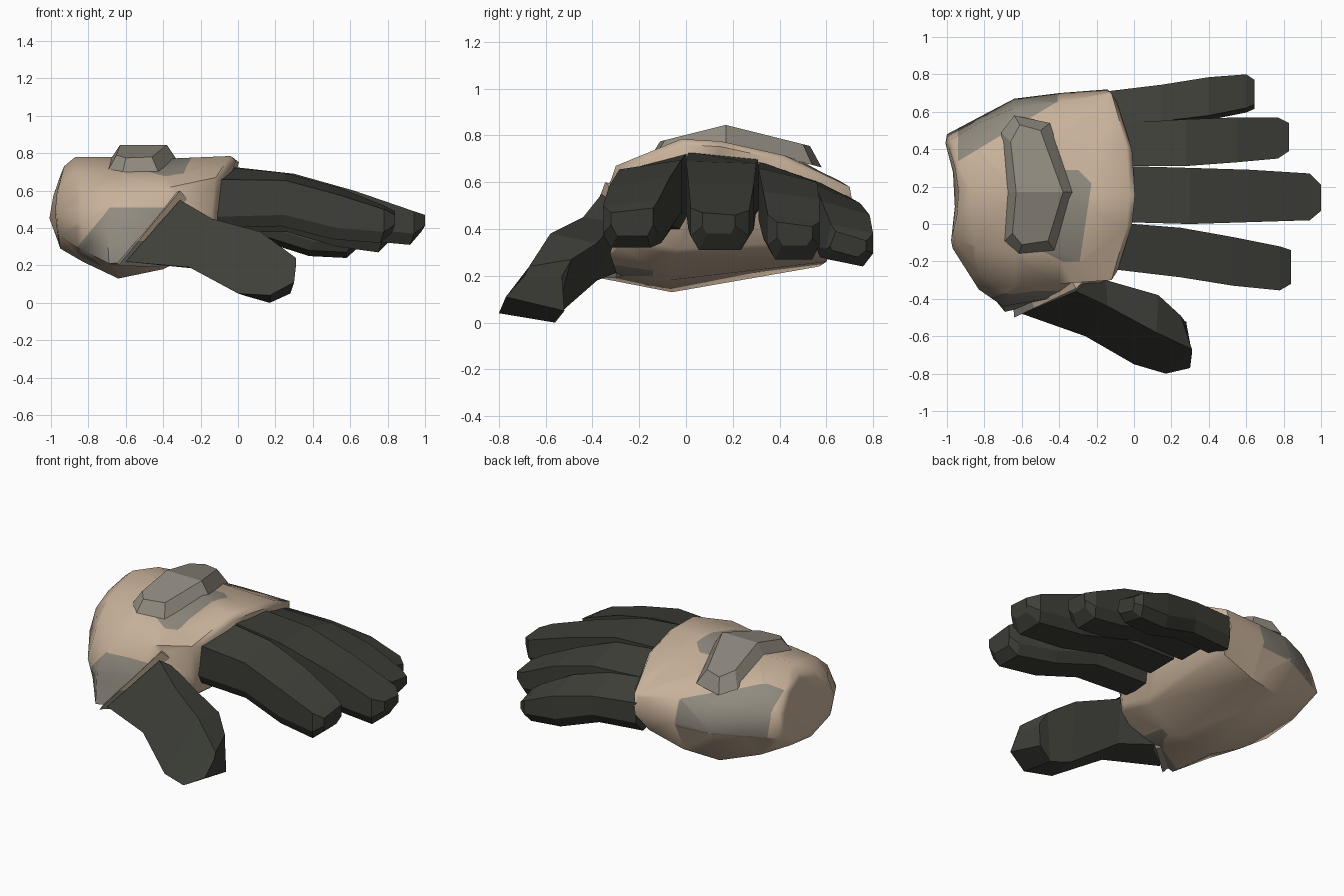
import bpy, bmesh, math
from mathutils import Vector as V

if "Cube" in bpy.data.objects:
    bpy.data.objects.remove(bpy.data.objects["Cube"])


def material(name, rgb):
    m = bpy.data.materials.new(name)
    m.diffuse_color = (*rgb, 1)
    m.use_nodes = True
    m.node_tree.nodes["Principled BSDF"].inputs["Base Color"].default_value = m.diffuse_color
    return m


TAN = material("tan_shell", (0.58, 0.445, 0.325))
GREY = material("grey_armour", (0.28, 0.255, 0.212))
DARK = material("dark_fabric", (0.048, 0.050, 0.040))


def loft(bm, rings):
    """Skin a list of equal-length point rings and cap both ends."""
    vs = [[bm.verts.new(p) for p in r] for r in rings]
    n = len(rings[0])
    for a, b in zip(vs, vs[1:]):
        for i in range(n):
            j = (i + 1) % n
            bm.faces.new((a[i], a[j], b[j], b[i]))
    bm.faces.new(vs[0][::-1])
    bm.faces.new(vs[-1])
    return vs


def paint(bm, seed, planes, index):
    """Cut the seeded faces by planes (point, inward normal), colour the inside."""
    faces = [f for f in bm.faces if seed(f.calc_center_median(), f.normal)]
    for co, no in planes:
        co, no = V(co), V(no)
        geom = set(faces) | {e for f in faces for e in f.edges} | {v for f in faces for v in f.verts}
        out = bmesh.ops.bisect_plane(bm, geom=list(geom), dist=1e-5, plane_co=co, plane_no=no)
        faces = [f for f in out["geom"] if isinstance(f, bmesh.types.BMFace)
                 and (f.calc_center_median() - co).dot(no) > 0]
    for f in faces:
        f.material_index = index


def finish(bm, name, mats, smooth=None):
    bmesh.ops.recalc_face_normals(bm, faces=bm.faces)
    me = bpy.data.meshes.new(name)
    bm.to_mesh(me)
    bm.free()
    ob = bpy.data.objects.new(name, me)
    bpy.context.collection.objects.link(ob)
    for m in mats:
        me.materials.append(m)
    if smooth:
        bpy.ops.object.select_all(action='DESELECT')
        ob.select_set(True)
        bpy.context.view_layer.objects.active = ob
        bpy.ops.object.shade_smooth_by_angle(angle=math.radians(smooth))
    return ob


# Hand shell: cross-sections (y, z) from wrist to knuckles
sections = [
    (-0.95, [(-.10, .36), (-.13, .48), (-.08, .61), (.02, .69), (.18, .73),
             (.33, .68), (.45, .58), (.48, .44), (.30, .32), (.08, .29)]),
    (-0.83, [(-.30, .28), (-.35, .42), (-.26, .59), (-.12, .70), (.17, .78),
             (.40, .72), (.54, .61), (.57, .45), (.42, .27), (-.02, .22)]),
    (-0.64, [(-.47, .21), (-.44, .40), (-.33, .59), (-.16, .70), (.17, .78),
             (.46, .71), (.62, .62), (.67, .46), (.57, .24), (-.06, .13)]),
    (-0.40, [(-.40, .23), (-.39, .42), (-.32, .61), (-.15, .70), (.16, .77),
             (.46, .70), (.65, .61), (.70, .47), (.60, .26), (-.08, .18)]),
    (-0.14, [(-.28, .33), (-.30, .48), (-.30, .67), (-.02, .785), (.15, .775),
             (.42, .715), (.70, .58), (.72, .46), (.62, .33), (-.05, .29)]),
]
offsets = {0: [-.01, -.02, -.01, .01, .02, 0, -.03, -.05, -.01, 0],
           1: [0, 0, 0, -.02, -.04, -.02, 0, 0, 0, 0],
           2: [-.05, -.06, 0, 0, 0, 0, 0, 0, 0, 0],
           4: [0, 0, .02, .10, .115, .10, .02, 0, -.03, -.03]}
rings = [[V((x, y, z)) for y, z in pts] for x, pts in sections]
for k, row in offsets.items():
    for p, dx in zip(rings[k], row):
        p.x += dx


def shrink(ring, f, dx):
    c = sum(ring, V()) / len(ring)
    return [V((p.x + dx, c.y + (p.y - c.y) * f, c.z + (p.z - c.z) * f)) for p in ring]


bm = bmesh.new()
loft(bm, [shrink(rings[0], .85, -.008)] + rings + [shrink(rings[-1], .9, .03)])
bmesh.ops.recalc_face_normals(bm, faces=bm.faces)
bmesh.ops.triangulate(bm, faces=bm.faces)
bm.normal_update()
# Worn grey patches: beside the plate, thumb side, outer side
paint(bm, lambda c, n: n.z > .3 and c.z > .55,
      [((-.60, 0, 0), (1, 0, 0)), ((-.23, .2, 0), (-1, .15, 0)), ((0, -.20, 0), (0, 1, 0)),
       ((0, .29, 0), (0, -1, 0)), ((-.23, .22, 0), (-1, -1, 0)), ((-.5, -.14, 0), (.5, 1, 0))], 1)
paint(bm, lambda c, n: n.y < -.1 and c.y < -.05 and c.z < .66,
      [((-.86, 0, 0), (1, 0, 0)), ((-.33, 0, 0), (-1, 0, 0)), ((0, 0, .51), (0, 0, -1)),
       ((-.70, 0, .49), (1.2, 0, -1)), ((0, 0, .20), (0, 0, 1)), ((0, -.14, 0), (0, -1, 0))], 1)
paint(bm, lambda c, n: n.y > .1 and c.y > .2 and c.z > .35,
      [((-.94, 0, 0), (1, 0, 0)), ((-.41, 0, 0), (-1, 0, 0)), ((0, 0, .44), (0, 0, 1)),
       ((-.85, .39, 0), (-.6, 1, 0)), ((-.44, .60, 0), (-1, .6, 0))], 1)
finish(bm, "hand_shell", [TAN, GREY], 55)

# Raised plate on the back of the hand
base = [(-.64, .58), (-.45, .54), (-.33, .17), (-.42, -.15),
        (-.62, -.17), (-.70, -.10), (-.68, .17), (-.71, .49)]
crown = [(-.61, .53), (-.50, .50), (-.38, .17), (-.46, -.09),
         (-.60, -.11), (-.65, -.05), (-.63, .17), (-.66, .44)]
bm = bmesh.new()
vs = loft(bm, [[(x, y, .77 - .26 * abs(y - .17)) for x, y in base],
               [(x, y, .845 - .25 * abs(y - .17)) for x, y in crown]])
bmesh.ops.connect_verts(bm, verts=[vs[1][2], vs[1][6]])
finish(bm, "back_plate", [GREY])

# Fingers: rows of x, near y, far y, near top z, far top z, bottom z
fingers = {
    "index_finger": [(-.13, -.24, .01, .66, .73, .40), (.25, -.285, -.02, .655, .695, .41),
                     (.53, -.33, -.07, .58, .62, .34), (.78, -.355, -.12, .50, .52, .32),
                     (.84, -.32, -.14, .47, .49, .37)],
    "middle_finger": [(-.06, .01, .31, .73, .70, .42), (.30, .0, .30, .69, .68, .42),
                      (.62, .01, .29, .60, .59, .34), (.94, .02, .27, .49, .48, .31),
                      (1.0, .07, .21, .47, .46, .38)],
    "ring_finger": [(-.06, .31, .54, .69, .61, .38), (.28, .31, .56, .66, .60, .38),
                    (.55, .33, .57, .56, .53, .30), (.77, .35, .57, .46, .43, .27),
                    (.83, .39, .54, .43, .41, .33)],
    "little_finger": [(-.14, .53, .71, .62, .53, .34), (.15, .55, .745, .59, .51, .33),
                      (.40, .58, .785, .52, .46, .25), (.60, .62, .80, .42, .38, .24),
                      (.645, .64, .77, .39, .35, .28)],
}
for name, rows in fingers.items():
    splay = .06 if name == "little_finger" else 0
    bm = bmesh.new()
    rings = []
    for x, y0, y1, z0, z1, zb in rows:
        w = y1 - y0
        h = min(.06, (z1 - zb) * .4)
        rings.append([(x, y0, z0), (x, y1, z1), (x, y1, zb + h),
                      (x - .02, y1 - .14 * w - splay * .3, zb),
                      (x - .02, y0 + .14 * w - splay * .6, zb + splay * .5),
                      (x, y0 - splay * .4, zb + h + splay * .3)])
    loft(bm, rings)
    finish(bm, name, [DARK])

# Thumb: each ring is inner top, outer top, outer bottom, inner bottom
thumb = [
    [(-.20, -.27, .48), (-.31, -.36, .55), (-.60, -.48, .22), (-.45, -.28, .22)],
    [(-.15, -.30, .43), (-.14, -.44, .45), (-.26, -.60, .19), (-.20, -.38, .18)],
    [(.13, -.38, .34), (.12, -.58, .38), (.0, -.75, .05), (.03, -.54, .04)],
    [(.25, -.49, .27), (.31, -.67, .24), (.17, -.80, .04), (.17, -.56, .0)],
    [(.28, -.53, .20), (.31, -.69, .20), (.30, -.77, .11), (.28, -.52, .05)],
]
bm = bmesh.new()
loft(bm, thumb)
finish(bm, "thumb", [DARK])

# Cuff around the thumb root, grey along its lower lip
outer = [V(p) for p in [(-.22, -.26, .50), (-.31, -.345, .60), (-.64, -.50, .20), (-.42, -.30, .19)]]
root = [V(p) for p in [(-.24, -.18, .50), (-.38, -.22, .56), (-.66, -.30, .26), (-.52, -.20, .23)]]
bm = bmesh.new()
loft(bm, [root, outer])
paint(bm, lambda c, n: True, [((0, 0, .33), (0, 0, -1))], 1)
finish(bm, "thumb_cuff", [TAN, GREY])
